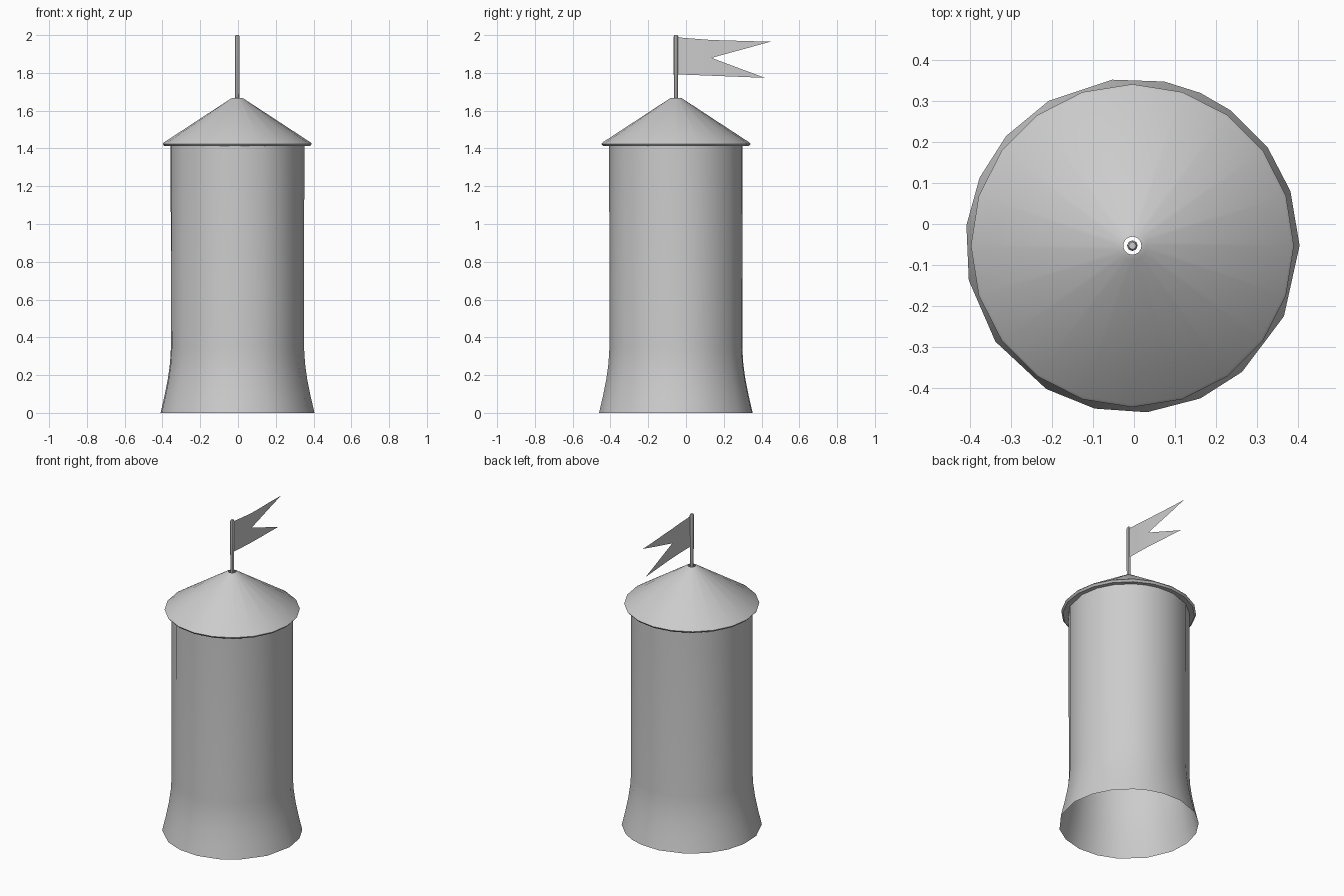
import bpy, bmesh
from math import radians, cos, sin, pi

cube = bpy.data.objects.get("Cube")
if cube:
    bpy.data.objects.remove(cube, do_unlink=True)

CX, CY = -0.004, -0.053

stone = bpy.data.materials.new("light_grey")
stone.use_nodes = True
stone.diffuse_color = (0.6, 0.6, 0.6, 1)
stone.node_tree.nodes["Principled BSDF"].inputs["Base Color"].default_value = (0.6, 0.6, 0.6, 1)


def finish(name, bm, angle=40):
    mesh = bpy.data.meshes.new(name)
    bm.to_mesh(mesh)
    bm.free()
    mesh.materials.append(stone)
    obj = bpy.data.objects.new(name, mesh)
    bpy.context.collection.objects.link(obj)
    bpy.ops.object.select_all(action='DESELECT')
    obj.select_set(True)
    bpy.context.view_layer.objects.active = obj
    bpy.ops.object.shade_smooth_by_angle(angle=radians(angle))
    return obj


def lathe(name, profile, angles, cap_top=False):
    """Sweep a (radius, height) profile, listed bottom to top, round the tower axis."""
    bm = bmesh.new()
    rings = [[bm.verts.new((CX + r * cos(a), CY + r * sin(a), z)) for a in angles]
             for r, z in profile]
    n = len(angles)
    for low, high in zip(rings, rings[1:]):
        for i in range(n):
            j = (i + 1) % n
            bm.faces.new((low[i], low[j], high[j], high[i]))
    if cap_top:
        bm.faces.new(rings[-1])
    return finish(name, bm)


def even(n):
    return [2 * pi * i / n for i in range(n)]


# Flared, open-bottomed tower wall with slightly uneven sides
wall_angles = [radians(a) for a in (0, 19, 36, 54, 66, 79, 97, 120, 139, 156, 173,
                                    192, 215, 239, 257, 275, 294, 311, 335)]
lathe("tower_wall", [(0.409, 0), (0.388, 0.09), (0.37, 0.18), (0.359, 0.26),
                     (0.354, 0.34), (0.355, 1.415)], wall_angles)

# Conical roof with a thin eave and a small opening round the pole
lathe("roof", [(0.35, 1.415), (0.385, 1.412), (0.395, 1.424), (0.388, 1.432),
               (0.035, 1.663), (0.022, 1.668)], even(20))

# Flag pole
lathe("flag_pole", [(0.011, 1.64), (0.013, 1.99), (0.009, 2.0)], even(8), True)

# Swallow-tailed flag: strips from the pole outwards, split beyond the notch
bm = bmesh.new()
ROOT, NOTCH, TIP_HIGH, TIP_LOW = -0.045, 0.135, 0.447, 0.417


def point(y, z):
    return bm.verts.new((0.004 * sin((y - ROOT) * 10) - 0.001, y, z))


def mix(a, b, t):
    return a + (b - a) * t


STEPS = 4
columns = []
for i in range(STEPS + 1):
    y = mix(ROOT, NOTCH, i / STEPS)
    top = mix(1.988, 1.974, i / STEPS)
    bottom = mix(1.792, 1.785, i / STEPS)
    columns.append([point(y, top), point(y, mix(top, bottom, 0.5)), point(y, bottom)])
for a, b in zip(columns, columns[1:]):
    for k in range(2):
        bm.faces.new((a[k], a[k + 1], b[k + 1], b[k]))

# Two pointed tails
high, notch, low = columns[-1]
for outer, tip_y, tip_z in ((high, TIP_HIGH, 1.965), (low, TIP_LOW, 1.774)):
    a, b = outer, notch
    for i in range(1, STEPS):
        t = i / STEPS
        c = point(mix(NOTCH, tip_y, t), mix(outer.co.z, tip_z, t))
        d = point(mix(NOTCH, tip_y, t), mix(notch.co.z, tip_z, t))
        bm.faces.new((a, b, d, c))
        a, b = c, d
    bm.faces.new((a, b, point(tip_y, tip_z)))
bmesh.ops.recalc_face_normals(bm, faces=bm.faces[:])
finish("flag", bm)
